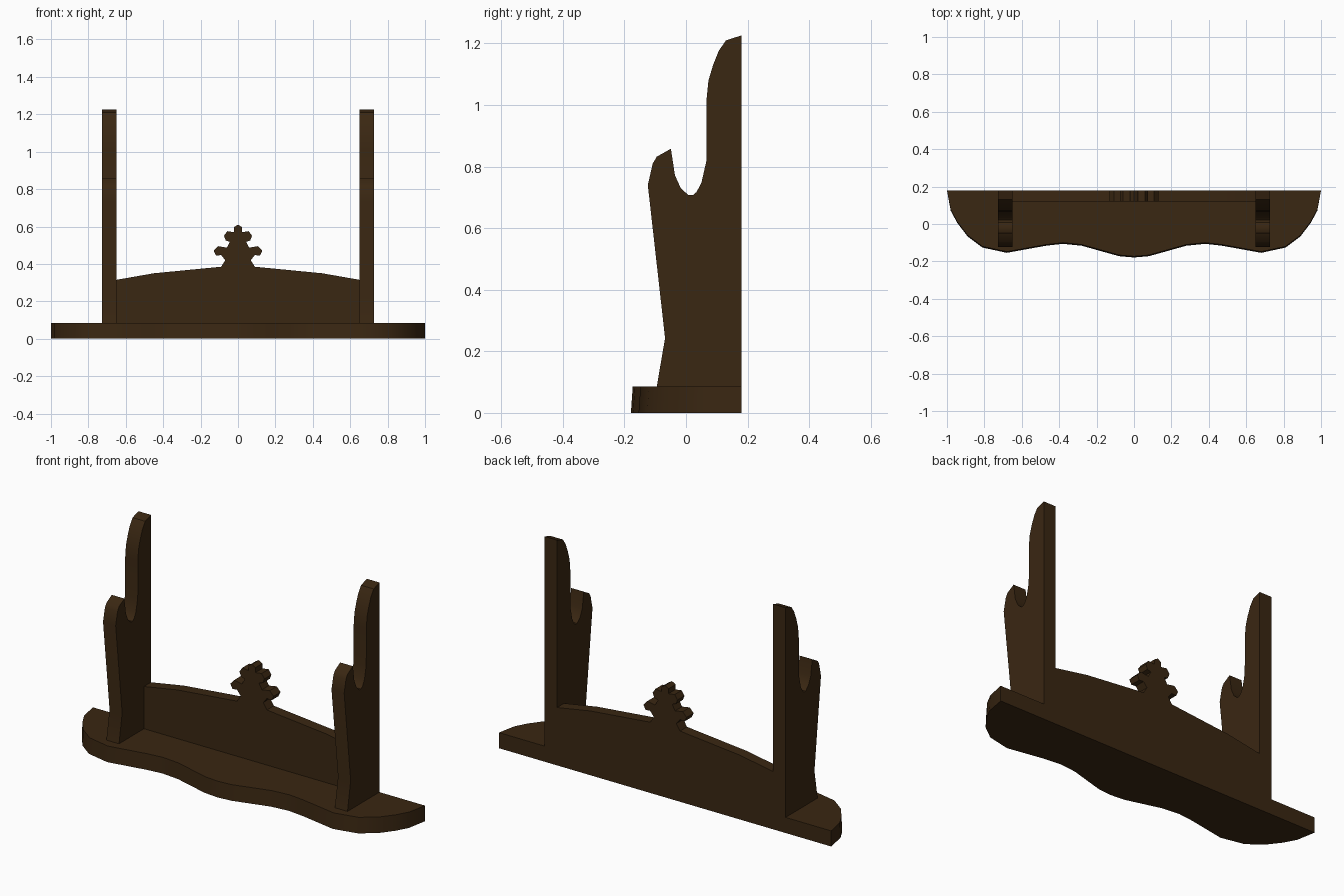
import bpy, bmesh
from mathutils import Vector

if "Cube" in bpy.data.objects:
    bpy.data.objects.remove(bpy.data.objects["Cube"])

wood = bpy.data.materials.new("dark_brown_wood")
wood.diffuse_color = (0.042, 0.020, 0.006, 1)
wood.use_nodes = True
wood.node_tree.nodes["Principled BSDF"].inputs["Base Color"].default_value = wood.diffuse_color


def extrude_profile(name, points, place, start, end):
    """Closed profile swept from start to end; place(u, v, w) maps it into space."""
    bm = bmesh.new()
    a = [bm.verts.new(place(u, v, start)) for u, v in points]
    b = [bm.verts.new(place(u, v, end)) for u, v in points]
    n = len(points)
    bm.faces.new(a)
    bm.faces.new(b[::-1])
    for i in range(n):
        j = (i + 1) % n
        bm.faces.new((a[i], b[i], b[j], a[j]))
    bmesh.ops.recalc_face_normals(bm, faces=bm.faces)
    me = bpy.data.meshes.new(name)
    bm.to_mesh(me)
    bm.free()
    me.materials.append(wood)
    ob = bpy.data.objects.new(name, me)
    bpy.context.collection.objects.link(ob)
    bpy.context.view_layer.objects.active = ob
    bpy.ops.object.select_all(action='DESELECT')
    ob.select_set(True)
    bpy.ops.object.shade_smooth_by_angle(angle=0.6)
    return ob


def mirrored(half):
    """Half outline starting on the centre line -> full symmetric outline."""
    return half + [(-x, y) for x, y in reversed(half) if x > 0]


# Base plate with wavy front edge, slightly wider at the bottom
base_half = [(0, -0.175), (0.08, -0.168), (0.18, -0.14), (0.28, -0.112),
             (0.38, -0.102), (0.47, -0.112), (0.68, -0.15), (0.81, -0.122),
             (0.89, -0.062), (0.945, 0.01), (0.98, 0.075), (1.0, 0.18)]


def place_base(x, y, z):
    flare = 0.004 if z == 0 else -0.002
    return Vector((x, y - (flare if y < 0.1 else 0), z))


extrude_profile("base", mirrored(base_half), place_base, 0, 0.085)

# Two upright holders with a cradle notch and a tall rear prong
post = [(-0.095, 0.085), (-0.068, 0.243), (-0.124, 0.74), (-0.108, 0.81),
        (-0.095, 0.832), (-0.049, 0.858), (-0.036, 0.772), (-0.017, 0.73),
        (0.008, 0.707), (0.022, 0.707), (0.034, 0.717), (0.05, 0.747),
        (0.066, 0.817), (0.067, 1.02), (0.073, 1.08), (0.088, 1.13),
        (0.107, 1.177), (0.13, 1.21), (0.18, 1.226), (0.18, 0.085)]
for side, s in (("right", 1), ("left", -1)):
    extrude_profile(side + "_holder", post,
                    lambda y, z, x: Vector((x, y, z)), s * 0.65, s * 0.726)

# Back panel with the leaf-shaped finial in its outline
panel_half = [(0, 0.61), (0.021, 0.597), (0.021, 0.57), (0.058, 0.575),
              (0.075, 0.55), (0.065, 0.525), (0.043, 0.518), (0.06, 0.487),
              (0.107, 0.495), (0.13, 0.47), (0.118, 0.445), (0.09, 0.447),
              (0.068, 0.42), (0.09, 0.385), (0.45, 0.35), (0.65, 0.315),
              (0.65, 0.085)]
extrude_profile("back_panel", mirrored(panel_half),
                lambda x, z, y: Vector((x, y, z)), 0.12, 0.18)
